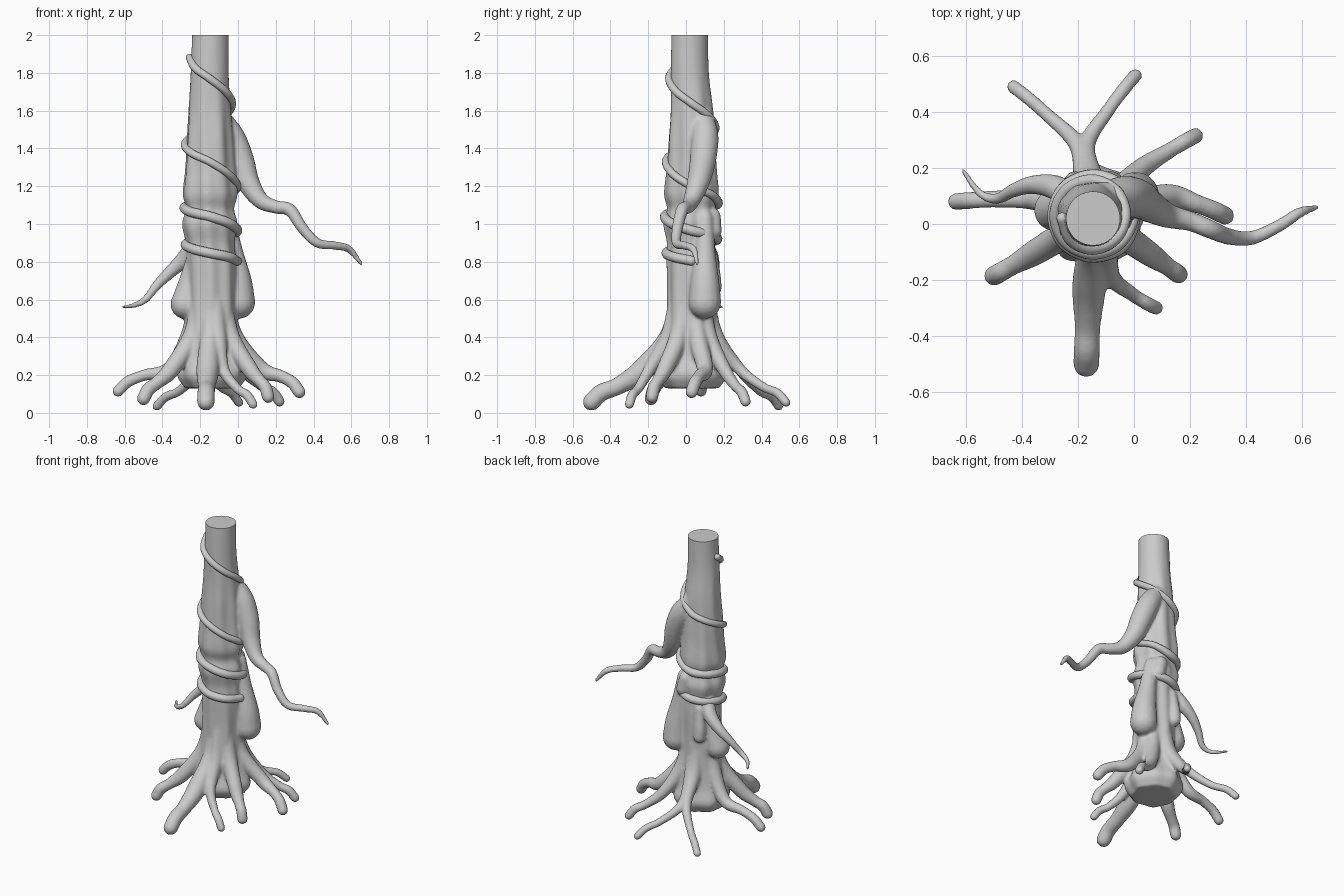
import bpy, bmesh, math
from mathutils import Vector

if "Cube" in bpy.data.objects:
    bpy.data.objects.remove(bpy.data.objects["Cube"])


def spline(pts, steps):
    """Catmull-Rom through (x, y, z, radius) points."""
    p = [Vector(q) for q in pts]
    p = [p[0] * 2 - p[1]] + p + [p[-1] * 2 - p[-2]]
    out = []
    for i in range(1, len(p) - 2):
        a, b, c, d = p[i - 1:i + 3]
        for s in range(steps):
            t = s / steps
            out.append(0.5 * (2 * b + (c - a) * t + (2 * a - 5 * b + 4 * c - d) * t * t
                              + (3 * b - a - 3 * c + d) * t ** 3))
    return out + [p[-2]]


def tube(bm, pts, steps=8, sides=16, groove=None, round_end=True):
    """Sweep a circle along a path, with optional grooves and rounded ends."""
    path = spline(pts, steps)
    if round_end:
        for first in (True, False):
            e, n = (path[0], path[1]) if first else (path[-1], path[-2])
            d = (e.to_3d() - n.to_3d()).normalized()
            caps = []
            for k in (1, 2, 3, 4):
                a = k * math.radians(20)
                q = e.to_3d() + d * e.w * math.sin(a)
                caps.append(Vector((*q, e.w * math.cos(a))))
            path = caps[::-1] + path if first else path + caps
    rings, prev, side = [], None, None
    for i, q in enumerate(path):
        t = (path[min(i + 1, len(path) - 1)].to_3d() - path[max(i - 1, 0)].to_3d()).normalized()
        if prev is None:
            side = Vector((1, 0, 0)) if abs(t.x) < 0.8 else Vector((0, 1, 0))
        else:
            side = prev.rotation_difference(t) @ side
        side = (side - t * side.dot(t)).normalized()
        other, prev = t.cross(side), t
        ring = []
        for k in range(sides):
            a = 2 * math.pi * k / sides
            r = q.w * (groove(a, q.z) if groove else 1)
            ring.append(bm.verts.new(q.to_3d() + (side * math.cos(a) + other * math.sin(a)) * r))
        rings.append(ring)
    for r0, r1 in zip(rings, rings[1:]):
        for k in range(sides):
            j = (k + 1) % sides
            bm.faces.new((r0[k], r0[j], r1[j], r1[k]))
    bm.faces.new(rings[0][::-1])
    bm.faces.new(rings[-1])


def finish(bm, name):
    bmesh.ops.recalc_face_normals(bm, faces=bm.faces)
    me = bpy.data.meshes.new(name)
    bm.to_mesh(me)
    bm.free()
    ob = bpy.data.objects.new(name, me)
    bpy.context.collection.objects.link(ob)
    return ob


def smooth(ob):
    bpy.ops.object.select_all(action='DESELECT')
    ob.select_set(True)
    bpy.context.view_layer.objects.active = ob
    bpy.ops.object.shade_smooth_by_angle(angle=math.radians(50))


# trunk profile: x, y, z, radius
TRUNK = [(-.14, .03, .13, .14), (-.14, .03, .2, .18), (-.14, .03, .3, .155), (-.14, .03, .45, .135),
         (-.14, .03, .62, .127), (-.14, .03, .8, .127), (-.145, .03, .9, .125), (-.15, .03, 1.0, .143),
         (-.15, .03, 1.08, .125), (-.15, .03, 1.16, .142), (-.15, .03, 1.3, .13), (-.15, .03, 1.45, .122),
         (-.15, .03, 1.6, .113), (-.15, .02, 1.8, .101), (-.145, .02, 2.05, .096)]


def trunk_at(z):
    for a, b in zip(TRUNK, TRUNK[1:]):
        if a[2] <= z <= b[2]:
            return Vector(a).lerp(Vector(b), (z - a[2]) / (b[2] - a[2]))


def grooves(a, z):
    fade = min(1, max(0, (1.85 - z) / .4))
    return 1 + fade * (.035 * math.sin(8 * a + 2.5 * z) + .025 * math.sin(5 * a - 4 * z + 1))


body = bmesh.new()
tube(body, TRUNK, 6, 64, grooves, False)

# roots: (bend x, y), (tip x, y, z), radius
ROOTS = [((-.16, -.22), (-.17, -.50, .058), .047), ((-.08, -.19), (.08, -.30, .045), .026),
         ((.06, -.11), (.16, -.18, .085), .034), ((.12, .10), (.325, .03, .11), .034),
         ((.03, .20), (.22, .315, .06), .029), ((-.17, .28), (.005, .53, .055), .025),
         ((-.20, .28), (-.43, .49, .035), .025), ((-.36, .09), (-.635, .08, .115), .031),
         ((-.35, -.10), (-.50, -.185, .075), .036)]
base = Vector((-.14, .03))
for bend, tip, r in ROOTS:
    b, t = Vector(bend), Vector(tip[:2])
    d = (b - base).normalized()
    z = tip[2]
    pts = [(*(base + d * .07), .68, .04), (*(base + d * .115), .42, .05), (*b, .235, r * 1.3)]
    # bow the outer half a little so it does not run dead straight
    for f, dz in ((.45, .085), (.78, .05), (1, 0)):
        pts.append((*(b.lerp(t, f) + d * .05 * f * (1 - f)), z + dz, r))
    tube(body, pts)

# long right branch and short left branch
tube(body, [(-.10, .09, 1.56, .06), (-.035, .10, 1.46, .072), (.015, .09, 1.34, .07),
            (.055, .065, 1.22, .06), (.12, .03, 1.125, .045), (.20, .01, 1.09, .036),
            (.275, -.02, 1.075, .034), (.34, -.045, .98, .03), (.42, -.05, .90, .026),
            (.52, -.005, .885, .023), (.59, .04, .865, .02), (.652, .06, .79, .011)])
tube(body, [(-.21, .08, .92, .05), (-.28, .13, .82, .045), (-.36, .14, .745, .034),
            (-.43, .12, .675, .026), (-.49, .09, .60, .02), (-.55, .11, .57, .015),
            (-.61, .19, .56, .010)])

# hanging teardrop growths and small knots
tube(body, [(-.06, .10, 1.03, .045), (-.03, .10, .86, .055), (-.003, .10, .70, .076), (.005, .10, .585, .087)])
tube(body, [(-.21, .06, .86, .05), (-.25, .055, .70, .062), (-.28, .05, .575, .078)])
tube(body, [(-.20, .13, .85, .035), (-.21, .145, .72, .04), (-.21, .15, .66, .04)])
tube(body, [(-.10, .14, 1.04, .045), (-.08, .145, .96, .045)])

trunk = finish(body, "trunk_with_roots")
# fuse everything into one flowing surface
m = trunk.modifiers.new("fuse", 'REMESH')
m.mode, m.voxel_size = 'VOXEL', .009
m = trunk.modifiers.new("soften", 'SMOOTH')
m.factor, m.iterations = .5, 8
ev = trunk.evaluated_get(bpy.context.evaluated_depsgraph_get())
fused = bpy.data.meshes.new_from_object(ev)
trunk.modifiers.clear()

# saw the top off flat at z = 2
bm = bmesh.new()
bm.from_mesh(fused)
cut = bmesh.ops.bisect_plane(bm, geom=bm.verts[:] + bm.edges[:] + bm.faces[:],
                             plane_co=(0, 0, 2), plane_no=(0, 0, 1), clear_outer=True)
bmesh.ops.holes_fill(bm, edges=[e for e in bm.edges if e.is_boundary], sides=0)
for v in bm.verts:
    v.co.z = max(v.co.z, 0)
bm.to_mesh(fused)
bm.free()
trunk.data = fused
smooth(trunk)

# vine winding down the trunk: height at every quarter turn, from the left side
HEIGHTS = [1.88, 1.77, 1.64, 1.51, 1.42, 1.33, 1.20, 1.11, 1.085, 1.04, .965, .92, .89, .845, .805]
pts = []
for i in range(2 * len(HEIGHTS) - 1):
    z = (HEIGHTS[i // 2] + HEIGHTS[(i + 1) // 2]) / 2
    a = math.pi + i * math.pi / 4
    c = trunk_at(z)
    R = c.w + .008
    pts.append((c.x + R * math.cos(a), c.y + R * math.sin(a), z, .021 if z > 1.15 else .026))
vine_mesh = bmesh.new()
tube(vine_mesh, pts, 8, 12)
smooth(finish(vine_mesh, "winding_vine"))
